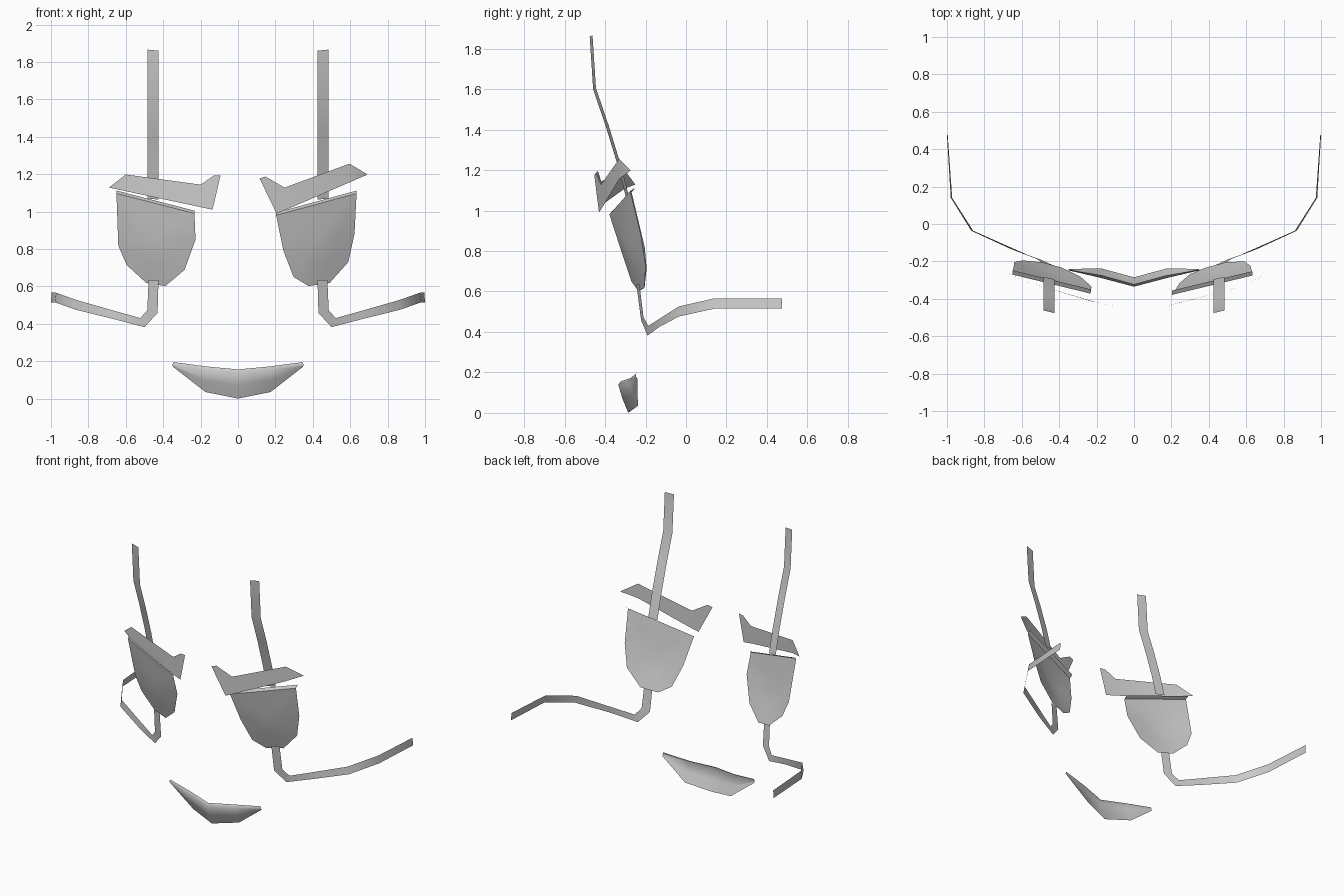
import bpy, bmesh, math

cube = bpy.data.objects.get("Cube")
if cube:
    bpy.data.objects.remove(cube)

GREY = (0.6, 0.6, 0.6, 1)
mat = bpy.data.materials.new("plain grey")
mat.use_nodes = True
mat.diffuse_color = GREY
mat.node_tree.nodes["Principled BSDF"].inputs["Base Color"].default_value = GREY


def make_sheet(name, verts, faces, smooth_angle=30):
    """Thin sheet whose faces look towards the front."""
    mesh = bpy.data.meshes.new(name)
    bm = bmesh.new()
    vs = [bm.verts.new(v) for v in verts]
    for f in faces:
        bm.faces.new([vs[i] for i in f])
    bm.normal_update()
    if sum(f.normal.y * f.calc_area() for f in bm.faces) > 0:
        bmesh.ops.reverse_faces(bm, faces=bm.faces[:])
    bm.to_mesh(mesh)
    bm.free()
    mesh.materials.append(mat)
    obj = bpy.data.objects.new(name, mesh)
    bpy.context.collection.objects.link(obj)
    bpy.ops.object.select_all(action='DESELECT')
    obj.select_set(True)
    bpy.context.view_layer.objects.active = obj
    bpy.ops.object.shade_smooth_by_angle(angle=math.radians(smooth_angle))


def make_rows(name, rows, smooth_angle=30):
    """Sheet bridging rows of equal point count."""
    n = len(rows[0])
    verts = [p for r in rows for p in r]
    faces = [(r * n + i, r * n + i + 1, (r + 1) * n + i + 1, (r + 1) * n + i)
             for r in range(len(rows) - 1) for i in range(n - 1)]
    make_sheet(name, verts, faces, smooth_angle)


def mirror(points, s):
    return [(s * x, y, z) for x, y, z in points]


def eye_y(x, z):
    """Slanted plane the eye plates lie in."""
    return -0.216 + 0.3 * abs(x) - 0.22 * z


def make_eye(name, outline):
    # First two outline points are the ends of the top lip
    lip = [(x, eye_y(x, z) + 0.018, z) for x, z in outline[:2]]
    pts = [(x, z - 0.015 if i < 2 else z) for i, (x, z) in enumerate(outline)]
    n = len(pts)
    cx, cz = sum(p[0] for p in pts) / n, 0.86
    rim = [(x, eye_y(x, z) - (0.008 if i < 2 else 0), z)
           for i, (x, z) in enumerate(pts)]
    ring = []
    for x, z in pts:
        rx, rz = cx + (x - cx) * 0.55, cz + (z - cz) * 0.55
        ring.append((rx, eye_y(rx, rz) - 0.016, rz))
    centre = (cx, eye_y(cx, cz) - 0.03, cz)
    faces = [(0, 1, 2 * n + 2, 2 * n + 1)]
    for i in range(n):
        j = (i + 1) % n
        faces += [(j, i, n + i, n + j), (n + j, n + i, 2 * n)]
    make_sheet(name, rim + ring + [centre] + lip, faces)


# Eye plates
make_eye("right_eye", [(-0.65, 1.112), (-0.233, 1.005), (-0.227, 0.85),
                       (-0.286, 0.688), (-0.388, 0.602), (-0.49, 0.618),
                       (-0.596, 0.715), (-0.64, 0.818)])
make_eye("left_eye", [(0.634, 1.112), (0.204, 0.995), (0.243, 0.79),
                      (0.297, 0.65), (0.377, 0.602), (0.49, 0.618),
                      (0.59, 0.73), (0.623, 0.882)])

# Eyebrows: inner tip, notch and outer tip
make_rows("right_eyebrow", [
    [(-0.094, -0.442, 1.192), (-0.13, -0.434, 1.192), (-0.20, -0.419, 1.144),
     (-0.60, -0.302, 1.198), (-0.69, -0.25, 1.128)],
    [(-0.115, -0.437, 1.1), (-0.136, -0.433, 1.01), (-0.22, -0.415, 1.028),
     (-0.60, -0.302, 1.109), (-0.67, -0.262, 1.124)]])
make_rows("left_eyebrow", [
    [(0.115, -0.453, 1.176), (0.147, -0.445, 1.187), (0.249, -0.42, 1.128),
     (0.596, -0.33, 1.256), (0.693, -0.273, 1.198)],
    [(0.16, -0.442, 1.085), (0.206, -0.43, 0.99), (0.28, -0.411, 1.02),
     (0.596, -0.33, 1.156), (0.67, -0.287, 1.188)]])

# Upper straps rising from the eyes, lower straps bending round to the back
strap_path = [(-0.462, 1.866), (-0.445, 1.605), (-0.382, 1.42),
              (-0.322, 1.225), (-0.282, 1.07)]
lower_a = [(0.478, -0.23, 0.634), (0.485, -0.21, 0.473), (0.522, -0.186, 0.43),
           (0.66, -0.125, 0.469), (0.86, -0.036, 0.526),
           (0.972, 0.14, 0.566), (0.996, 0.475, 0.566)]
lower_b = [(0.425, -0.245, 0.634), (0.43, -0.222, 0.458), (0.50, -0.19, 0.382),
           (0.66, -0.133, 0.424), (0.87, -0.036, 0.476),
           (0.98, 0.14, 0.515), (1.0, 0.475, 0.515)]
for side, s in (("left", 1), ("right", -1)):
    outer = [(0.485, y, z) for y, z in strap_path]
    inner = [(0.425, y - 0.014, z - 0.006) for y, z in strap_path]
    make_rows(side + "_upper_strap", [mirror(outer, s), mirror(inner, s)])
    make_rows(side + "_lower_strap", [mirror(lower_a, s), mirror(lower_b, s)],
              60)

# Mouth: curved sheet with a narrow upper lip, half rows mirrored
halves = [
    [(0, -0.322, 0.156), (0.17, -0.275, 0.172), (0.345, -0.245, 0.195)],
    [(0, -0.335, 0.14), (0.175, -0.289, 0.155), (0.35, -0.248, 0.182)],
    [(0, -0.314, 0.07), (0.175, -0.266, 0.095), (0.349, -0.244, 0.175)],
    [(0, -0.285, 0.0), (0.174, -0.238, 0.035), (0.345, -0.24, 0.168)]]
rows = [mirror(h[:0:-1], -1) + h for h in halves]
make_rows("mouth", rows, 60)
